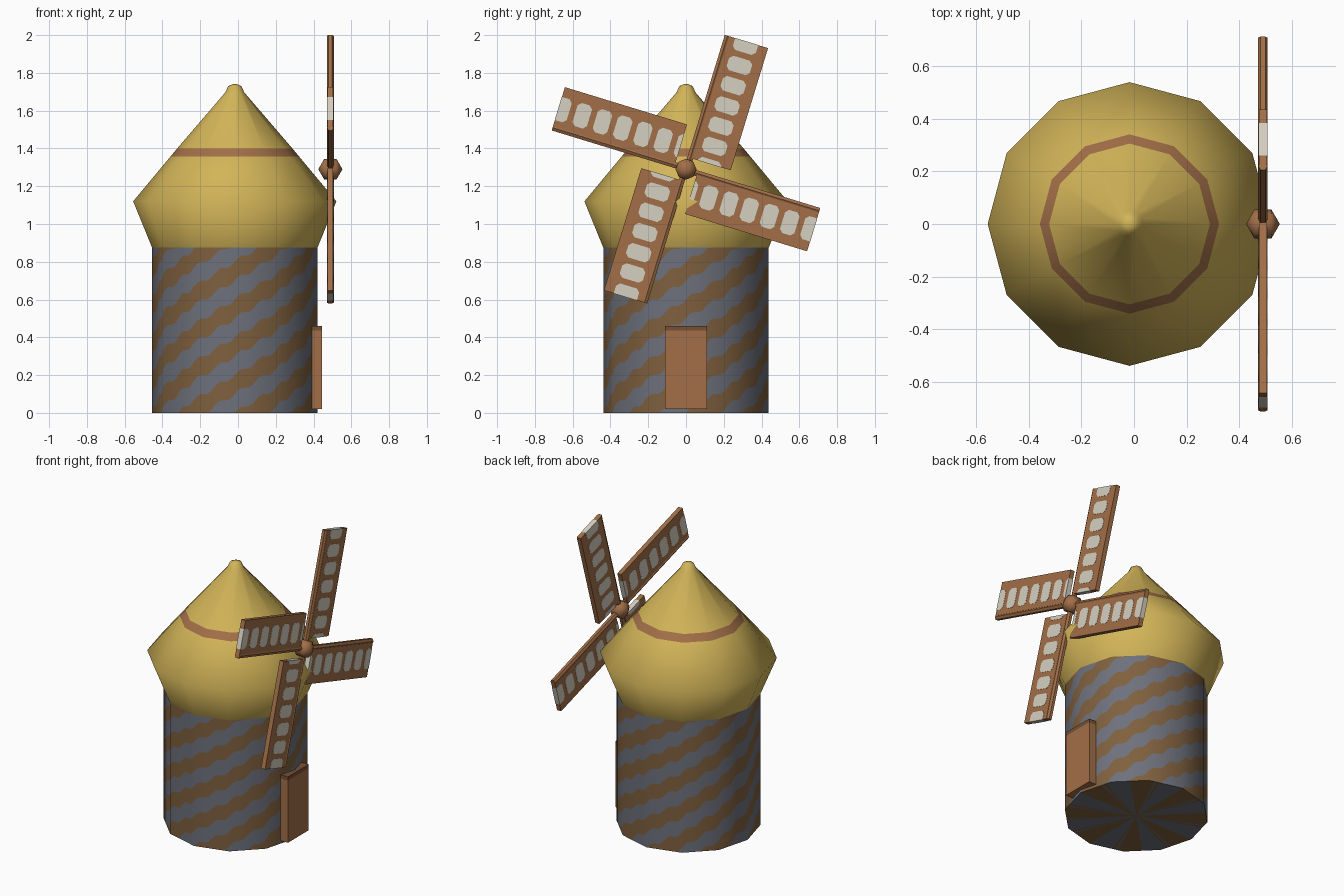
import bpy, bmesh, math
from mathutils import Vector, Matrix

if "Cube" in bpy.data.objects:
    bpy.data.objects.remove(bpy.data.objects["Cube"])

CX = -0.017          # tower axis
HX, HZ = 0.489, 1.29  # sail hub


def mat(name, r, g, b):
    m = bpy.data.materials.new(name)
    m.diffuse_color = [((c / 255 + 0.055) / 1.055) ** 2.4 for c in (r, g, b)] + [1]
    m.use_nodes = True
    m.node_tree.nodes["Principled BSDF"].inputs["Base Color"].default_value = m.diffuse_color
    return m


STONE = mat("grey stone", 110, 113, 124)
STRIPE = mat("brown stripe", 127, 96, 62)
THATCH = mat("yellow roof", 210, 180, 88)
WOOD = mat("wood brown", 162, 111, 72)
DARK = mat("dark wood", 118, 80, 52)
CANVAS = mat("pale canvas", 214, 208, 193)


def finish(bm, name, mats, smooth=False):
    bmesh.ops.recalc_face_normals(bm, faces=bm.faces)
    for f in bm.faces:
        f.smooth = smooth
    me = bpy.data.meshes.new(name)
    bm.to_mesh(me)
    bm.free()
    for m in mats:
        me.materials.append(m)
    ob = bpy.data.objects.new(name, me)
    bpy.context.collection.objects.link(ob)
    return ob


def prism(bm, pts, axis, mi=0):
    """Extrude a closed outline along a vector."""
    lo = [bm.verts.new(p) for p in pts]
    hi = [bm.verts.new(Vector(p) + axis) for p in pts]
    n = len(pts)
    fs = [bm.faces.new(lo), bm.faces.new(hi[::-1])]
    fs += [bm.faces.new((lo[i], lo[(i + 1) % n], hi[(i + 1) % n], hi[i])) for i in range(n)]
    for f in fs:
        f.material_index = mi


# Tower: 12 sides, split along wavy spiral stripe edges
R, H, COLS, HALF = 0.438, 0.875, 144, 0.1


def rim(i):
    j, t = divmod(i, COLS // 12)
    a, b = (Vector((math.cos(k * math.pi / 6), math.sin(k * math.pi / 6), 0)) * R for k in (j, j + 1))
    return a.lerp(b, t * 12 / COLS) + Vector((CX, 0, 0))


def spiral(i):
    th = 2 * math.pi * i / COLS
    return 16 * HALF * i / COLS + 0.0117 * math.sin(24 * th)


bm = bmesh.new()
for i in range(COLS):
    a, b = rim(i), rim(i + 1)
    for k in range(-18, 11):
        zs = [min(max(spiral(c) + HALF * q, 0), H) for c, q in ((i, k), (i + 1, k), (i + 1, k + 1), (i, k + 1))]
        pts = []
        for p, z in zip((a, b, b, a), zs):
            q = (p.x, p.y, z)
            if q not in pts:
                pts.append(q)
        if len(pts) > 2:
            bm.faces.new([bm.verts.new(q) for q in pts]).material_index = k % 2
    # underside sectors continue the stripes
    f = bm.faces.new([bm.verts.new(q) for q in ((CX, 0, 0), b, a)])
    f.material_index = math.floor(-spiral(i + 0.5) / HALF) % 2
bmesh.ops.remove_doubles(bm, verts=bm.verts, dist=1e-5)
tower = finish(bm, "tower", [STONE, STRIPE], True)
me = tower.data
normals = []
for p in me.polygons:
    for vi in p.vertices:
        v = me.vertices[vi].co
        flat = abs(p.normal.z) > 0.5
        normals.append((0, 0, -1) if flat else Vector((v.x - CX, v.y, 0)).normalized())
me.normals_split_custom_set(normals)

# Roof: 12-sided turned profile with a painted ring
profile = [(0.438, 0.875), (0.538, 1.12), (0.34, 1.358), (0.305, 1.4), (0.05, 1.697), (0.035, 1.73), (0.012, 1.74)]
bm = bmesh.new()
rings = [[bm.verts.new((CX + r * math.cos(k * math.pi / 6), r * math.sin(k * math.pi / 6), z)) for k in range(12)]
         for r, z in profile]
for n, (lo, hi) in enumerate(zip(rings, rings[1:])):
    for k in range(12):
        f = bm.faces.new((lo[k], lo[(k + 1) % 12], hi[(k + 1) % 12], hi[k]))
        f.material_index = int(n == 2)
bm.faces.new(rings[-1])
finish(bm, "roof", [THATCH, WOOD], True)

# Door with a darker top strip
bm = bmesh.new()
for z0, z1, mi in ((0.02, 0.435, 0), (0.435, 0.46, 1)):
    prism(bm, [(0.38, -0.11, z0), (0.446, -0.11, z0), (0.446, 0.11, z0), (0.38, 0.11, z0)],
          Vector((0, 0, z1 - z0)), mi)
finish(bm, "door", [WOOD, DARK])

# Hub: low sphere with its poles along x
bm = bmesh.new()
bmesh.ops.create_uvsphere(bm, u_segments=8, v_segments=3, radius=0.064,
                          matrix=Matrix.Translation((HX, 0, HZ)) @ Matrix.Rotation(math.pi / 2, 4, 'Y'))
finish(bm, "hub", [WOOD], True)

# Sails: local z runs along the sail, local y across it
U0, U1 = 0.064, 0.74
for n in range(4):
    bm = bmesh.new()
    # six-sided spar
    prism(bm, [(0.018 * math.cos(k * math.pi / 3), 0.004 + 0.018 * math.sin(k * math.pi / 3), 0) for k in range(6)],
          Vector((0, 0, U1)))
    # panel
    prism(bm, [(-0.015, 0.012, U0), (-0.015, 0.228, U0), (-0.015, 0.228, U1), (-0.015, 0.012, U1)],
          Vector((0.03, 0, 0)))
    # round-cornered canvas windows, cut off at the panel ends
    for w in range(7):
        s = 0.008 + 0.112 * w
        e, c = s + 0.08, 0.018
        y0, y1 = 0.046, 0.174
        pts = [(y0 + c, s), (y1 - c, s), (y1, s + c), (y1, e - c), (y1 - c, e), (y0 + c, e), (y0, e - c), (y0, s + c)]
        if w == 0:
            pts = [(y0 + c, e), (y0, e - c), (y0, U0 - 0.001), (y1, U0 - 0.001), (y1, e - c), (y1 - c, e)]
        if w == 6:
            pts = [(y0 + c, s), (y1 - c, s), (y1, s + c), (y1, U1 + 0.001), (y0, U1 + 0.001), (y0, s + c)]
        prism(bm, [(-0.0165, y, z) for y, z in pts], Vector((0.033, 0, 0)), 1)
    bm.transform(Matrix.Translation((HX, 0, HZ)) @ Matrix.Rotation(math.radians(-17 + 90 * n), 4, 'X'))
    finish(bm, f"sail_{n + 1}", [WOOD, CANVAS])
